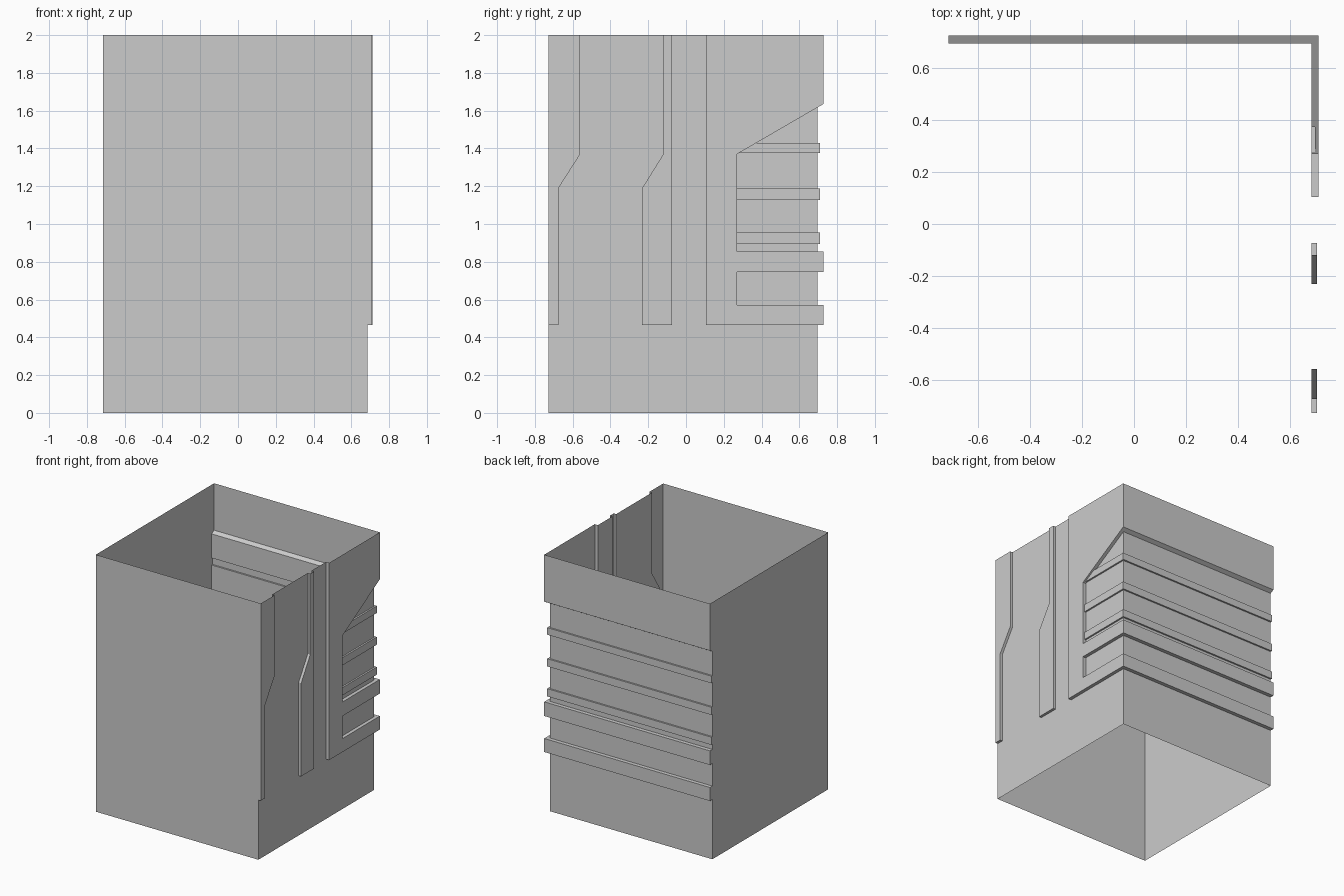
import bpy
import bmesh

cube = bpy.data.objects.get("Cube")
if cube:
    bpy.data.objects.remove(cube, do_unlink=True)

LEFT, BASE_X, RIB_X, STRIP_X, PANEL_X = -0.715, 0.685, 0.698, 0.706, 0.712
FRONT, BASE_Y, RIB_Y, BACK = -0.728, 0.697, 0.71, 0.727
TOP, LEDGE = 2.0, 0.465

grey = bpy.data.materials.new("plain grey")
grey.use_nodes = True
grey.diffuse_color = (0.6, 0.6, 0.6, 1)
grey.node_tree.nodes["Principled BSDF"].inputs["Base Color"].default_value = grey.diffuse_color


def prism(name, profile, x0, x1):
    """Extrude a (y, z) outline along x into a closed solid."""
    bm = bmesh.new()
    face = bm.faces.new([bm.verts.new((x0, y, z)) for y, z in profile])
    out = bmesh.ops.extrude_face_region(bm, geom=[face])
    moved = [v for v in out["geom"] if isinstance(v, bmesh.types.BMVert)]
    bmesh.ops.translate(bm, verts=moved, vec=(x1 - x0, 0, 0))
    bmesh.ops.recalc_face_normals(bm, faces=bm.faces)
    mesh = bpy.data.meshes.new(name)
    bm.to_mesh(mesh)
    bm.free()
    mesh.materials.append(grey)
    obj = bpy.data.objects.new(name, mesh)
    bpy.context.collection.objects.link(obj)
    return obj


def rect(y0, z0, y1, z1):
    return [(y0, z0), (y1, z0), (y1, z1), (y0, z1)]


# Plain box body
shell = prism("box_shell", rect(FRONT, 0, BASE_Y, TOP), LEFT, BASE_X)

# Raised corner panel with two openings; its bands run on across the back
panel = [(0.105, LEDGE), (BACK, LEDGE), (BACK, 0.57), (0.27, 0.57),
         (0.27, 0.745), (BACK, 0.745), (BACK, 0.855), (0.27, 0.855),
         (0.27, 1.37), (BACK, 1.635), (BACK, TOP), (0.105, TOP)]
reliefs = [prism("corner_panel", panel, LEFT, PANEL_X)]

# Thin ribs inside the upper opening, also wrapping the back
for z0, z1 in ((0.895, 0.955), (1.128, 1.188), (1.375, 1.43)):
    reliefs.append(prism("rib", rect(0.2, z0, RIB_Y, z1), LEFT, RIB_X))

# Two kinked upright strips on the right wall
front_strip = [(FRONT, LEDGE), (-0.675, LEDGE), (-0.675, 1.19),
               (-0.56, 1.37), (-0.56, TOP), (FRONT, TOP)]
middle_strip = [(-0.232, LEDGE), (-0.073, LEDGE), (-0.073, TOP),
                (-0.12, TOP), (-0.12, 1.37), (-0.232, 1.19)]
for name, outline in (("front_strip", front_strip), ("middle_strip", middle_strip)):
    reliefs.append(prism(name, outline, 0.5, STRIP_X))

# Merge the reliefs into the body
for relief in reliefs:
    mod = shell.modifiers.new(relief.name, "BOOLEAN")
    mod.operation = "UNION"
    mod.solver = "EXACT"
    mod.object = relief
graph = bpy.context.evaluated_depsgraph_get()
merged = bpy.data.meshes.new_from_object(shell.evaluated_get(graph))
shell.modifiers.clear()
shell.data = merged
for relief in reliefs:
    bpy.data.objects.remove(relief, do_unlink=True)

# Open both ends so the embossed walls stay a single sheet
bm = bmesh.new()
bm.from_mesh(merged)
caps = [f for f in bm.faces
        if all(v.co.z < 0.001 for v in f.verts) or all(v.co.z > TOP - 0.001 for v in f.verts)]
bmesh.ops.delete(bm, geom=caps, context="FACES")
bmesh.ops.dissolve_limit(bm, angle_limit=0.01, verts=bm.verts, edges=bm.edges)
bm.to_mesh(merged)
bm.free()
